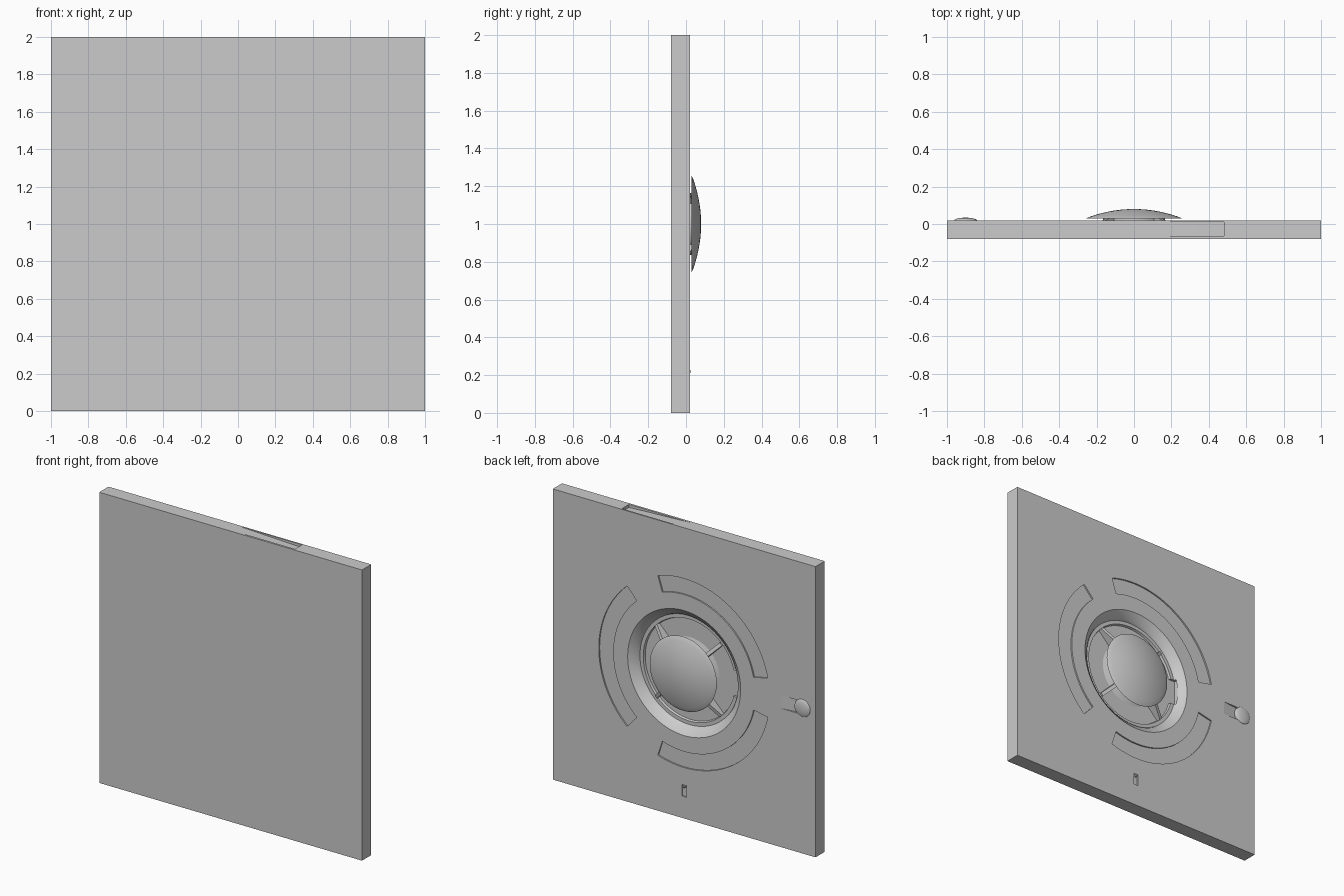
import bpy, bmesh
from math import sin, cos, pi, radians
from mathutils import Vector

if "Cube" in bpy.data.objects:
    bpy.data.objects.remove(bpy.data.objects["Cube"])

BACK = 0.02      # y of the plate's detailed rear face
ZC = 1.0         # height of the dial centre


def finish(name, bm):
    bmesh.ops.recalc_face_normals(bm, faces=bm.faces)
    me = bpy.data.meshes.new(name)
    bm.to_mesh(me)
    bm.free()
    ob = bpy.data.objects.new(name, me)
    bpy.context.collection.objects.link(ob)
    return ob


def activate(ob):
    bpy.ops.object.select_all(action='DESELECT')
    ob.select_set(True)
    bpy.context.view_layer.objects.active = ob


def smooth(ob):
    activate(ob)
    bpy.ops.object.shade_smooth_by_angle(angle=radians(30))


def prism(name, pts, extrude):
    """Extrude a closed 3D outline along a vector."""
    bm = bmesh.new()
    face = bm.faces.new([bm.verts.new(p) for p in pts])
    new = bmesh.ops.extrude_face_region(bm, geom=[face])['geom']
    bmesh.ops.translate(bm, vec=Vector(extrude),
                        verts=[v for v in new if isinstance(v, bmesh.types.BMVert)])
    return finish(name, bm)


def lathe(name, profile, cx=0, cz=ZC, n=96):
    """Revolve (radius, y) points round a y-parallel axis, capped at both ends."""
    bm = bmesh.new()
    rings = [[bm.verts.new((cx + r * cos(2 * pi * i / n), y, cz + r * sin(2 * pi * i / n)))
              for i in range(n)] for r, y in profile]
    for a, b in zip(rings, rings[1:]):
        for i in range(n):
            j = (i + 1) % n
            bm.faces.new((a[i], a[j], b[j], b[i]))
    bm.faces.new(rings[0])
    bm.faces.new(rings[-1])
    return finish(name, bm)


def box(name, x, y, z):
    pts = [(x[0], y[0], z[0]), (x[1], y[0], z[0]), (x[1], y[0], z[1]), (x[0], y[0], z[1])]
    return prism(name, pts, (0, y[1] - y[0], 0))


def cut(target, cutter):
    cutter.hide_render = True
    m = target.modifiers.new('cut', 'BOOLEAN')
    m.operation, m.solver, m.object = 'DIFFERENCE', 'EXACT', cutter
    activate(target)
    bpy.ops.object.modifier_apply(modifier=m.name)
    bpy.data.objects.remove(cutter)


# Square plate
plate = box('plate', (-1, 1), (-0.08, BACK), (0, 2))

# Round dished recess with a stepped floor
cut(plate, lathe('dish_cutter', [(0.445, 0.035), (0.43, BACK), (0.385, -0.015), (0.375, -0.035),
                                 (0.35, -0.035), (0.345, -0.05)]))
# Side notch in the dish step
cut(plate, box('notch_cutter', (-0.385, -0.3), (-0.05, -0.02), (0.91, 1.09)))

# Three shallow arc-shaped recesses round the dial
for mid in (0, 120, 240):
    angs = [radians(mid - 48 + 96 * i / 32) for i in range(33)]
    ring = [(0.65, a) for a in angs] + [(0.54, a) for a in reversed(angs)]
    cut(plate, prism('arc_cutter', [(r * cos(a), BACK - 0.01, ZC + r * sin(a)) for r, a in ring],
                     (0, 0.05, 0)))

# Ramped thumb slot next to the button
cut(plate, prism('ramp_cutter', [(-0.74, BACK, 0.955), (-0.74, 0.06, 0.955), (-0.86, 0.06, 0.955),
                                 (-0.86, 0.005, 0.955)], (0, 0, 0.09)))
# Shallow ramped scoop in the top edge
cut(plate, prism('scoop_cutter', [(0, -0.065, 2), (0, -0.065, 2.1), (0.48, -0.065, 2.1),
                                  (0.48, -0.065, 1.98)], (0, 0.075, 0)))
# Small index slot below the dial
cut(plate, box('index_cutter', (-0.017, 0.017), (0.012, 0.05), (0.15, 0.23)))
smooth(plate)

# Hub post and domed cap
smooth(lathe('hub', [(0.22, -0.05), (0.175, -0.035), (0.165, -0.01), (0.165, 0.035)]))
R, H = 0.255, 0.05
dome = [(0.16, 0.03), (R, 0.03)]
dome += [(R * t, 0.032 + (H - 0.002) * (1 - t * t)) for t in (0.96, 0.88, 0.78, 0.66, 0.54, 0.42, 0.3, 0.18, 0.06)]
smooth(lathe('dome_cap', dome))

# Four sloping spokes holding the cap
for k in range(4):
    a = pi / 4 + k * pi / 2
    d, s = Vector((cos(a), 0, sin(a))), Vector((-sin(a), 0, cos(a))) * 0.012
    side = [(0.16, 0.03), (0.2, 0.03), (0.25, 0.012), (0.35, -0.025), (0.35, -0.05), (0.16, -0.05)]
    prism('spoke', [d * r + Vector((0, y, ZC)) - s for r, y in side], s * 2)

# Low domed button and tiny index pip
button = [(0.06, 0.0), (0.06, BACK)]
button += [(0.06 * cos(t), BACK + 0.014 * sin(t)) for t in (0.3, 0.6, 0.9, 1.2, 1.45)]
smooth(lathe('button', button, cx=-0.9, n=40))
smooth(lathe('index_pip', [(0.01, 0.005), (0.01, 0.021), (0.006, 0.024)], cz=0.22, n=16))
